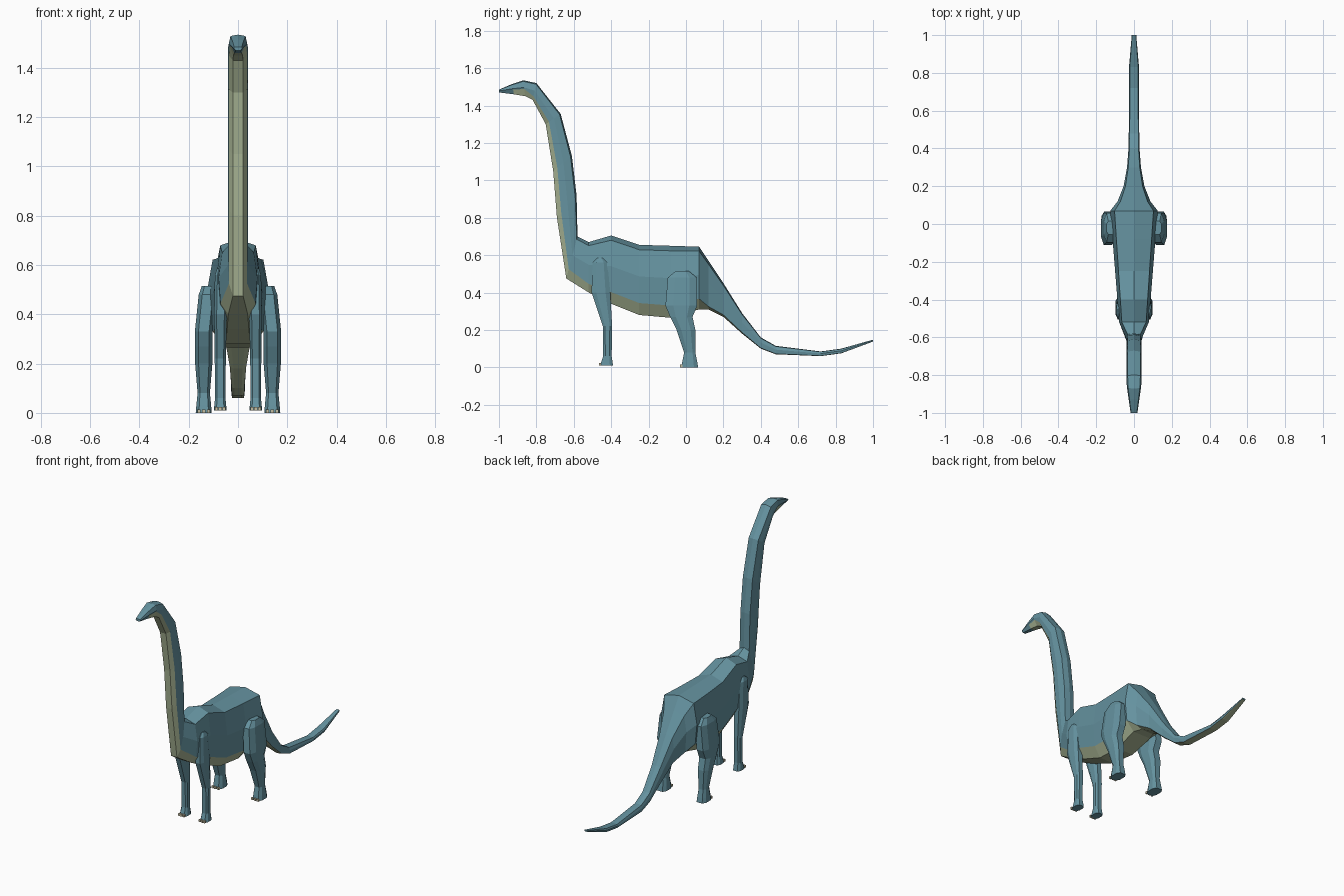
import bpy
import bmesh
from mathutils import Vector, Matrix

default_cube = bpy.data.objects.get("Cube")
if default_cube:
    bpy.data.objects.remove(default_cube, do_unlink=True)


def make_material(name, red, green, blue):
    colour = (red, green, blue, True)
    material = bpy.data.materials.new(name)
    material.use_nodes = True
    material.diffuse_color = colour
    shader = material.node_tree.nodes["Principled BSDF"]
    shader.inputs["Base Color"].default_value = colour
    return material


skin_material = make_material("blue skin", .13, .29, .35)
belly_material = make_material("pale belly", .41, .48, .31)
claw_material = make_material("cream claw", .56, .52, .36)


def finish(mesh_builder, name, materials, mirrored=False):
    bmesh.ops.recalc_face_normals(mesh_builder, faces=mesh_builder.faces)
    mesh = bpy.data.meshes.new(name)
    mesh_builder.to_mesh(mesh)
    mesh_builder.free()
    for material in materials:
        mesh.materials.append(material)
    part = bpy.data.objects.new(name, mesh)
    bpy.context.collection.objects.link(part)
    if mirrored:
        part.modifiers.new("Mirror", 'MIRROR')


def loft(mesh_builder, rings, painted_sides=()):
    """Skin the rings; all but the first band of the painted sides is pale."""
    loops = [[mesh_builder.verts.new(point) for point in ring] for ring in rings]
    for start, end in zip(loops, loops[1:]):
        for side in range(len(start)):
            corners = (start[side - 1], start[side], end[side], end[side - 1])
            face = mesh_builder.faces.new(corners)
            if side in painted_sides and start is not loops[0]:
                face.material_index = 1
    mesh_builder.faces.new(loops[0])
    mesh_builder.faces.new(loops[-1])


def body_ring(top, low, half_width, belly_share):
    """Ridged back, bulging flank, pale lower corner and flat underside."""
    top, low = Vector((0, *top)), Vector((0, *low))
    flank = [(.82, .93), (1, .55), (.9, belly_share), (.5, 0)]
    other_flank = [(-across, up) for across, up in reversed(flank)]
    outline = [(0, 1)] + flank + other_flank
    return [low.lerp(top, up) + Vector((across * half_width, 0, 0))
            for across, up in outline]


# Head and neck: slanted sections, each from its back edge to its throat edge
rings = []
for top, low in [
    ((-1, 1.485), (-1, 1.47)),
    ((-.93, 1.515), (-.92, 1.46)),
    ((-.87, 1.535), (-.86, 1.45)),
    ((-.8, 1.52), (-.82, 1.43)),
    ((-.67, 1.355), (-.75, 1.3)),
    ((-.61, 1.13), (-.71, 1.05)),
    ((-.585, .92), (-.69, .8)),
    ((-.58, .7), (-.64, .475)),
]:
    snout_distance = top[0] + 1
    half_width = min(.041, .018 + .15 * snout_distance)
    belly_share = .45 if snout_distance < .15 else .22
    rings.append(body_ring(top, low, half_width, belly_share))

# Trunk: upright sections that widen evenly towards the hips
for y, top, low in [
    (-.52, .67, .4),
    (-.4, .705, .34),
    (-.25, .655, .28),
    (-.08, .65, .265),
    (.07, .645, .31),
]:
    rings.append(body_ring((y, top), (y, low), .12 + .08 * y, .17))

# Tail: upright sections whose width follows their depth
for y, top, low in [
    (.12, .57, .31),
    (.2, .45, .27),
    (.3, .29, .18),
    (.4, .16, .1),
    (.48, .115, .07),
    (.72, .085, .06),
    (.83, .1, .075),
    (1, .148, .138),
]:
    depth = top - low
    half_width = min(1.2 * depth, .026 + .9 * depth ** 2)
    rings.append(body_ring((y, top), (y, low), half_width, .06))

body = bmesh.new()
loft(body, rings, painted_sides=(4, 5, 6))
finish(body, "body_with_neck_and_tail", [skin_material, belly_material])


def leg_ring(centre, half_width, half_depth):
    """Eight-sided section, chamfered towards the front and back."""
    half = [(1, .5), (.6, 1), (-.6, 1), (-1, .5)]
    outline = half + [(-across, -along) for across, along in half]
    return [centre + Vector((across * half_width, along * half_depth, 0))
            for across, along in outline]


def add_leg_pair(name, centre_x, widest, lean, sections):
    """Each section is height, middle y and depth; the thigh leans inward."""
    leg_rings = []
    for z, y, depth in sections:
        x = centre_x - lean * max(0, z - .35)
        half_width = min(widest, .01 + .25 * depth)
        leg_rings.append(leg_ring(Vector((x, y, z)), half_width, depth / 2))
    leg = bmesh.new()
    loft(leg, leg_rings)
    finish(leg, name, [skin_material], mirrored=True)

    # Three claws across the toe
    claws = bmesh.new()
    for step in (-1, 0, 1):
        toe = Vector((x + step * half_width * .58, y - depth / 2, z + .007))
        place = Matrix.Translation(toe)
        shape = Matrix.Diagonal((.013, .012, .014, 1))
        bmesh.ops.create_cube(claws, size=1, matrix=place @ shape)
    finish(claws, name + "_claws", [claw_material], mirrored=True)


add_leg_pair("front_legs", .072, .026, .02, [
    (.585, -.46, .03),
    (.56, -.46, .08),
    (.4, -.455, .1),
    (.22, -.42, .05),
    (.06, -.42, .045),
    (.01, -.425, .07),
])
add_leg_pair("hind_legs", .139, .036, .12, [
    (.515, -.02, .07),
    (.48, -.02, .155),
    (.33, -.025, .17),
    (.27, -.025, .12),
    (.2, 0, .1),
    (.08, .02, .06),
    (.03, .02, .08),
    (0, .02, .09),
])
